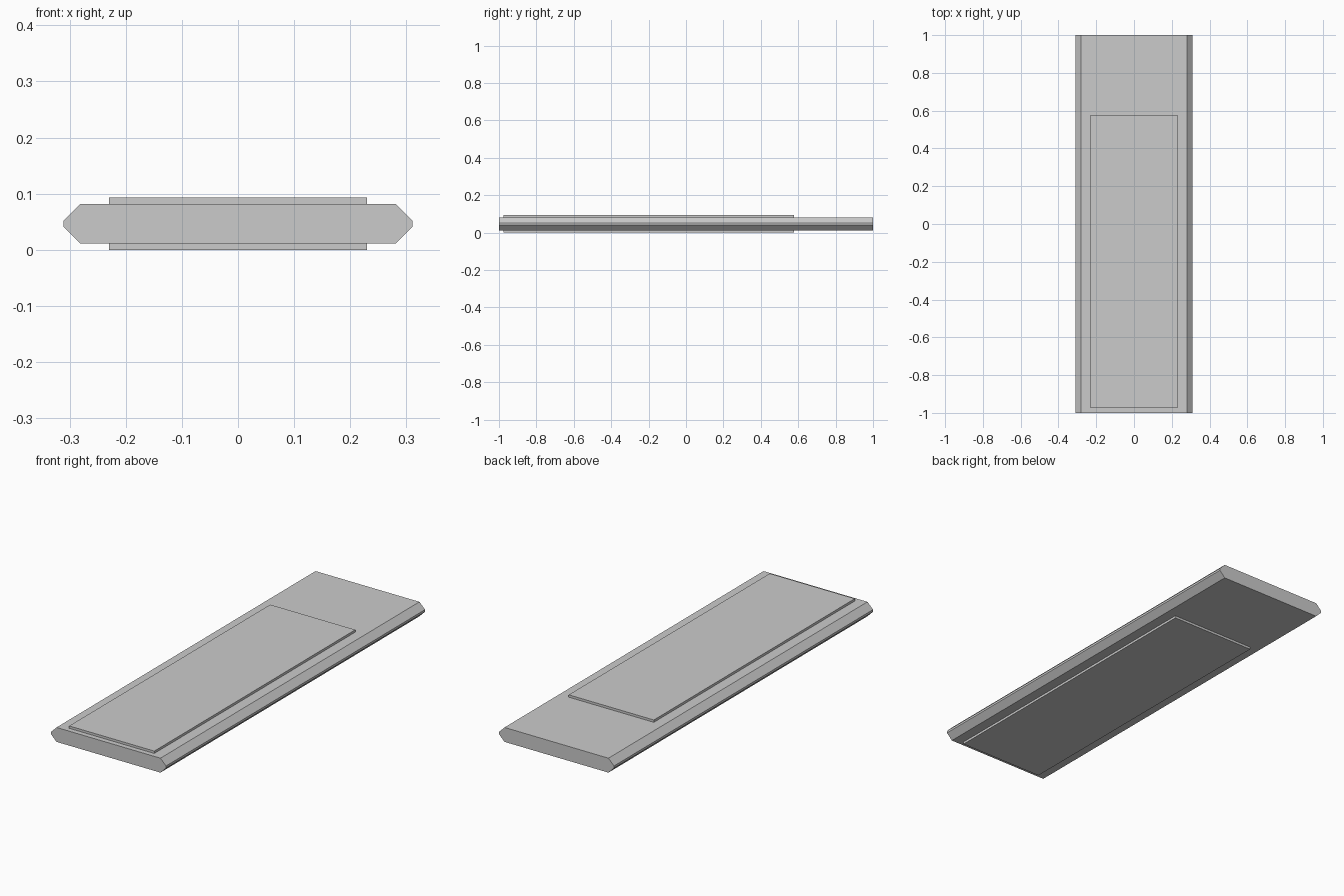
import bpy

if "Cube" in bpy.data.objects:
    bpy.data.objects.remove(bpy.data.objects["Cube"])


def extrude_profile(name, profile, y0, y1):
    """Closed prism: an x-z outline swept from y0 to y1."""
    n = len(profile)
    verts = [(x, y, z) for y in (y0, y1) for x, z in profile]
    faces = [tuple(range(n)), tuple(reversed(range(n, 2 * n)))]
    faces += [(i, i + n, (i + 1) % n + n, (i + 1) % n) for i in range(n)]
    mesh = bpy.data.meshes.new(name)
    mesh.from_pydata(verts, [], faces)
    mesh.update()
    obj = bpy.data.objects.new(name, mesh)
    bpy.context.collection.objects.link(obj)
    return obj


BOTTOM, TOP, HEIGHT = 0.0115, 0.082, 0.0935
FLAT, EDGE = 0.281, 0.311
EDGE_LOW, EDGE_HIGH = 0.0415, 0.052

# Slab with chamfered long edges
right = [(FLAT, BOTTOM), (EDGE, EDGE_LOW), (EDGE, EDGE_HIGH), (FLAT, TOP)]
left = [(-x, z) for x, z in reversed(right)]
extrude_profile("slab", right + left, -1.0, 1.0)

# Thin raised panels on both faces
for name, z0, z1 in (("bottom_panel", 0.0, BOTTOM), ("top_panel", TOP, HEIGHT)):
    w = 0.23
    extrude_profile(name, [(-w, z0), (w, z0), (w, z1), (-w, z1)], -0.975, 0.577)
